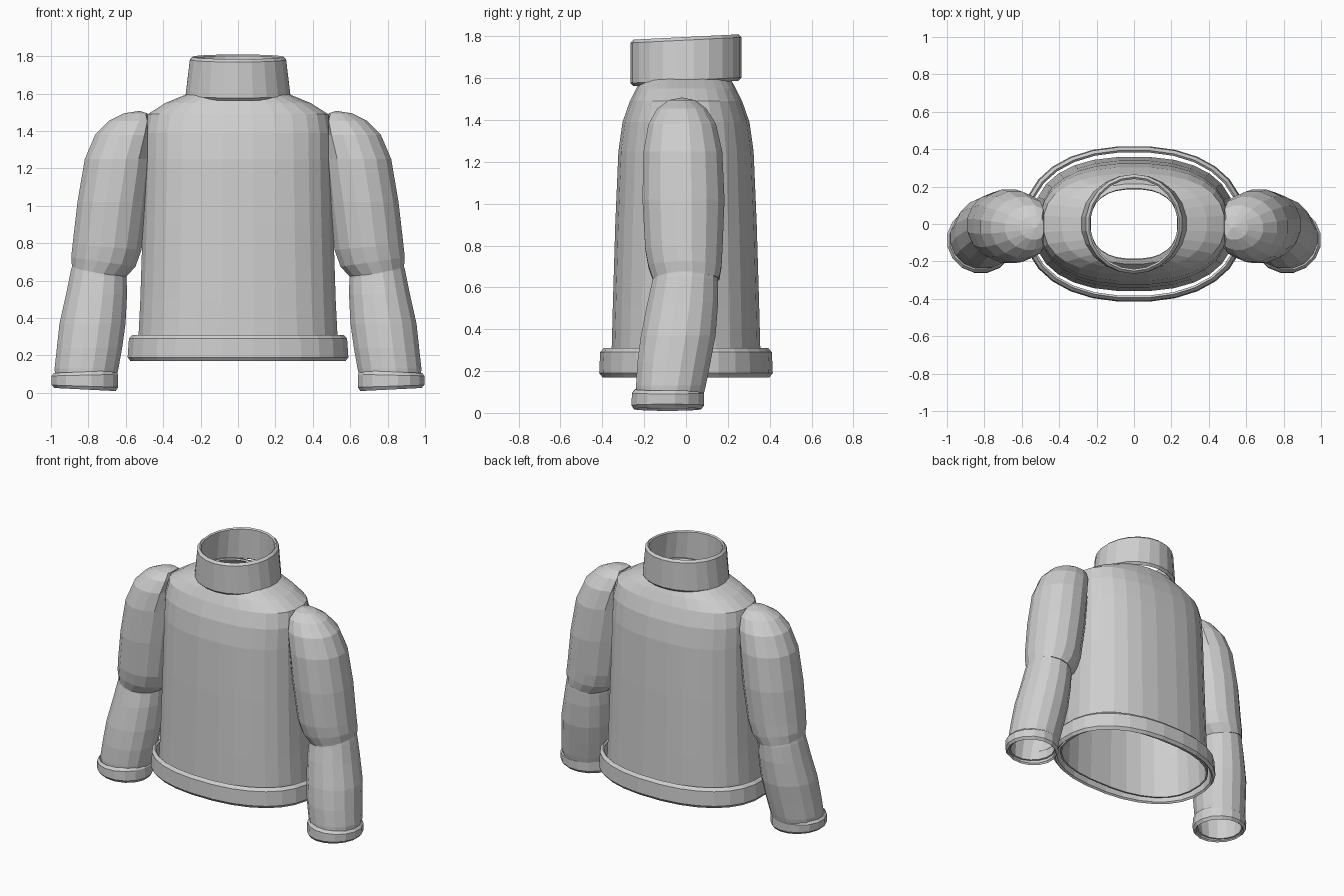
import bpy
import bmesh
from math import cos, sin, pi

if "Cube" in bpy.data.objects:
    bpy.data.objects.remove(bpy.data.objects["Cube"], do_unlink=True)

# One plain fabric colour
fabric = bpy.data.materials.new("light_grey_fabric")
fabric.use_nodes = True
GREY = (0.62, 0.62, 0.62, 1)
fabric.diffuse_color = GREY
bsdf = next(n for n in fabric.node_tree.nodes if n.type == "BSDF_PRINCIPLED")
bsdf.inputs["Base Color"].default_value = GREY
bsdf.inputs["Roughness"].default_value = 0.8


def ring(x, y, z, rx, ry, lean_x=0, lean_y=0):
    """Centre, two radii, and the slope of the ring along x and y."""
    return (x, y, z, rx, ry, lean_x, lean_y)


def loft(name, rings, sides, power=2, closed=False, tip=None,
         min_x=None, thickness=0, mirror=False):
    """Skin a stack of superellipse rings, listed from bottom to top."""
    bm = bmesh.new()
    loops = []
    for x, y, z, rx, ry, lean_x, lean_y in rings:
        loop = []
        for i in range(sides):
            a = 2 * pi * (i + 0.5) / sides
            c, s = cos(a), sin(a)
            dx = rx * abs(c) ** (2 / power) * (1 if c > 0 else -1)
            dy = ry * abs(s) ** (2 / power) * (1 if s > 0 else -1)
            px = x + dx
            if min_x is not None:
                px = max(px, min_x)
            loop.append(bm.verts.new((px, y + dy, z + lean_x * dx + lean_y * dy)))
        loops.append(loop)
    pairs = list(zip(loops, loops[1:]))
    if closed:
        pairs.append((loops[-1], loops[0]))
    for low, high in pairs:
        for i in range(sides):
            j = (i + 1) % sides
            bm.faces.new((low[i], low[j], high[j], high[i]))
    if tip:
        top = bm.verts.new(tip)
        for i in range(sides):
            bm.faces.new((loops[-1][i], loops[-1][(i + 1) % sides], top))
    mesh = bpy.data.meshes.new(name)
    bm.to_mesh(mesh)
    bm.free()
    mesh.materials.append(fabric)
    obj = bpy.data.objects.new(name, mesh)
    bpy.context.collection.objects.link(obj)
    if thickness:
        shell = obj.modifiers.new("cloth_thickness", "SOLIDIFY")
        shell.thickness = thickness
        shell.offset = -1
    if mirror:
        obj.modifiers.new("other_side", "MIRROR")
    return obj


def band(name, bottom, top, wall, sides, soft=0.02, **options):
    """A ribbed band: a closed ring with softened outer edges."""
    def between(t, inset):
        mix = [b + (c - b) * t for b, c in zip(bottom, top)]
        mix[3] -= inset
        mix[4] -= inset
        return tuple(mix)
    height = top[2] - bottom[2]
    t = soft / height
    section = [between(0, wall * 0.6), between(t, 0), between(1 - t, 0),
               between(1, wall * 0.6), between(1 - t / 2, wall),
               between(t / 2, wall)]
    return loft(name, section, sides, closed=True, **options)


# Torso: an open shell narrowing over the shoulders to the neck hole
loft("torso", [
    ring(0, 0, 0.20, 0.54, 0.36),
    ring(0, 0, 0.50, 0.525, 0.352),
    ring(0, 0, 0.90, 0.512, 0.34),
    ring(0, 0, 1.25, 0.505, 0.325),
    ring(0, 0, 1.39, 0.503, 0.305),
    ring(0, 0, 1.49, 0.485, 0.27),
    ring(0, 0, 1.55, 0.39, 0.24),
    ring(0, 0, 1.595, 0.28, 0.215),
    ring(0, 0, 1.605, 0.235, 0.19),
], 28, power=2.4, thickness=0.012)

# Hem band standing clear of the torso
band("hem_band", ring(0, 0, 0.17, 0.595, 0.418),
     ring(0, 0, 0.31, 0.585, 0.412), 0.028, 28, power=2.25)

# Turtleneck collar, lower at the front
band("collar", ring(0, 0, 1.575, 0.285, 0.266, 0, 0.05),
     ring(0, 0, 1.797, 0.258, 0.266, 0, 0.05), 0.025, 22, soft=0.015)

# Upper sleeves, domed at the shoulder and flat against the torso
loft("upper_sleeves", [
    ring(0.747, 0, 0.64, 0.143, 0.162, -0.0 + 0.2),
    ring(0.72, -0.005, 0.70, 0.175, 0.178, 0.15),
    ring(0.70, -0.01, 0.78, 0.188, 0.188, 0.08),
    ring(0.67, -0.012, 1.02, 0.192, 0.2),
    ring(0.635, -0.015, 1.25, 0.188, 0.192),
    ring(0.595, -0.018, 1.38, 0.172, 0.165),
    ring(0.555, -0.02, 1.455, 0.138, 0.12),
    ring(0.535, -0.02, 1.495, 0.075, 0.065),
], 16, tip=(0.525, -0.02, 1.508), min_x=0.485, thickness=0.012, mirror=True)

# Lower sleeves, bending forward and outward
loft("lower_sleeves", [
    ring(0.818, -0.082, 0.04, 0.16, 0.158),
    ring(0.81, -0.072, 0.13, 0.174, 0.17),
    ring(0.794, -0.058, 0.24, 0.178, 0.178),
    ring(0.778, -0.037, 0.37, 0.18, 0.182),
    ring(0.756, -0.015, 0.53, 0.166, 0.172),
    ring(0.745, -0.003, 0.63, 0.152, 0.16, 0.15),
    ring(0.738, 0, 0.72, 0.135, 0.148, 0.15),
], 16, thickness=0.012, mirror=True)

# Cuffs
band("cuffs", ring(0.818, -0.088, 0.018, 0.181, 0.177, 0.05),
     ring(0.82, -0.085, 0.113, 0.182, 0.176, -0.04), 0.024, 16,
     soft=0.018, mirror=True)
